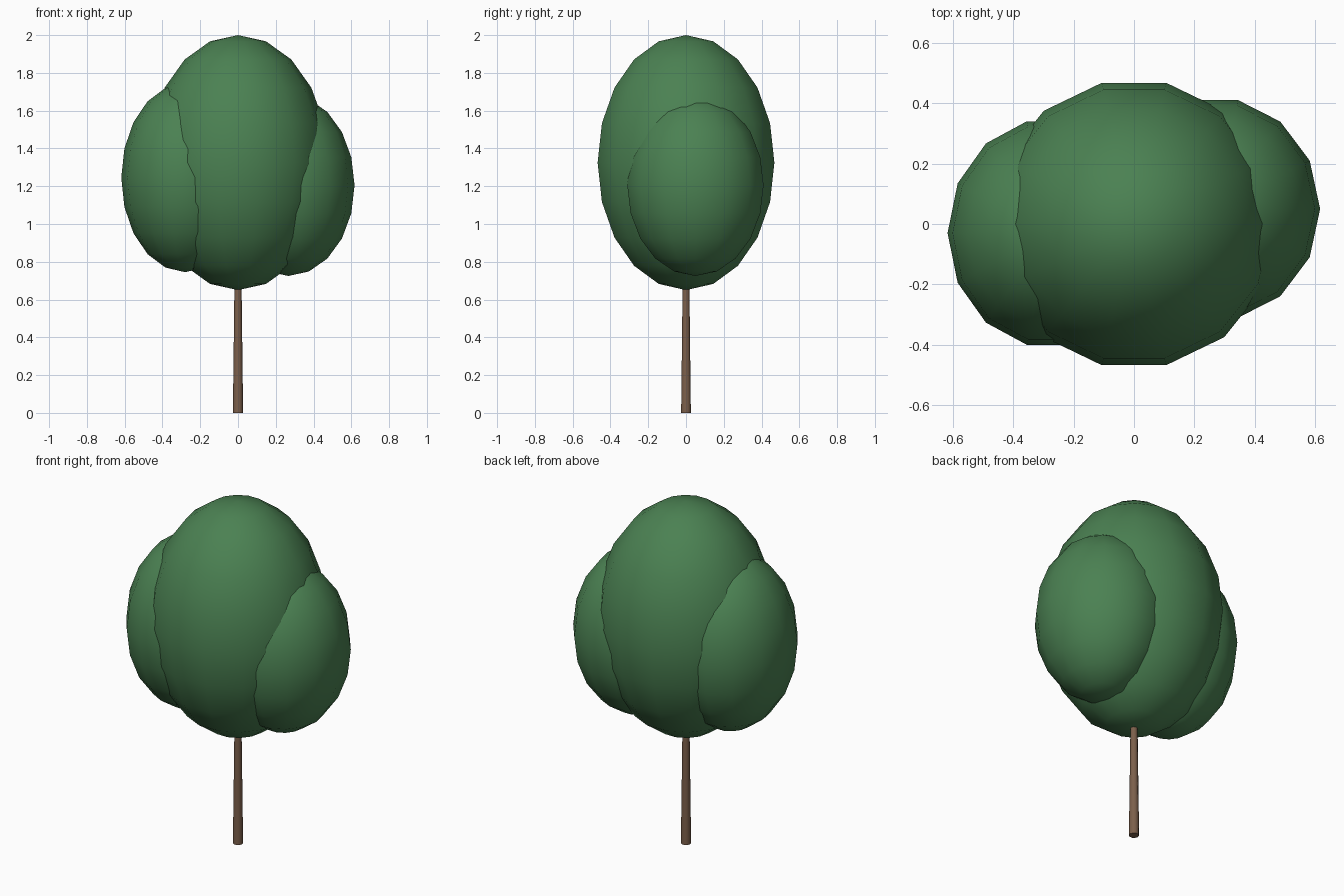
import bpy, bmesh
from math import sin, cos, pi

if "Cube" in bpy.data.objects:
    bpy.data.objects.remove(bpy.data.objects["Cube"])


def material(name, rgb):
    m = bpy.data.materials.new(name)
    m.diffuse_color = (*rgb, 1)
    m.use_nodes = True
    m.node_tree.nodes["Principled BSDF"].inputs["Base Color"].default_value = m.diffuse_color
    return m


def finish(name, bm, mat):
    bmesh.ops.recalc_face_normals(bm, faces=bm.faces)
    mesh = bpy.data.meshes.new(name)
    bm.to_mesh(mesh)
    bm.free()
    mesh.materials.append(mat)
    ob = bpy.data.objects.new(name, mesh)
    bpy.context.collection.objects.link(ob)
    bpy.context.view_layer.objects.active = ob
    ob.select_set(True)
    bpy.ops.object.shade_smooth_by_angle(angle=pi / 4)
    ob.select_set(False)
    return ob


def lathe(name, profile, sides, mat, centre=(0, 0, 0), scale=(1, 1, 1)):
    """Revolve (radius, z) points about z; zero radius makes a pole."""
    bm = bmesh.new()
    rings = []
    for r, z in profile:
        angles = [2 * pi * i / sides for i in range(sides if r > 0 else 1)]
        rings.append([bm.verts.new([c + s * v for c, s, v in zip(
            centre, scale, (r * cos(a), r * sin(a), z))]) for a in angles])
    for lo, hi in zip(rings, rings[1:]):
        for i in range(sides):
            j = (i + 1) % sides
            quad = [lo[i % len(lo)], lo[j % len(lo)], hi[j % len(hi)], hi[i % len(hi)]]
            bm.faces.new(list(dict.fromkeys(quad)))
    return finish(name, bm, mat)


leaf = material("leaf_green", (0.07, 0.22, 0.085))
bark = material("bark_brown", (0.2, 0.115, 0.07))

# Leaf masses: 14-sided, 10-ring stretched spheres
N = 10
ball = [(0 if k in (0, N) else sin(pi * k / N), -cos(pi * k / N)) for k in range(N + 1)]
for name, centre, radii in (
    ("crown_centre", (0, 0, 1.325), (0.48, 0.48, 0.675)),
    ("crown_left", (-0.28, -0.03, 1.245), (0.338, 0.38, 0.50)),
    ("crown_right", (0.267, 0.05, 1.205), (0.35, 0.37, 0.48)),
):
    lathe(name, ball, 14, leaf, centre, radii)

# Thin tapered trunk running up into the crown
lathe("trunk", [(0, 0), (0.027, 0), (0.018, 0.75), (0, 0.75)], 10, bark)
